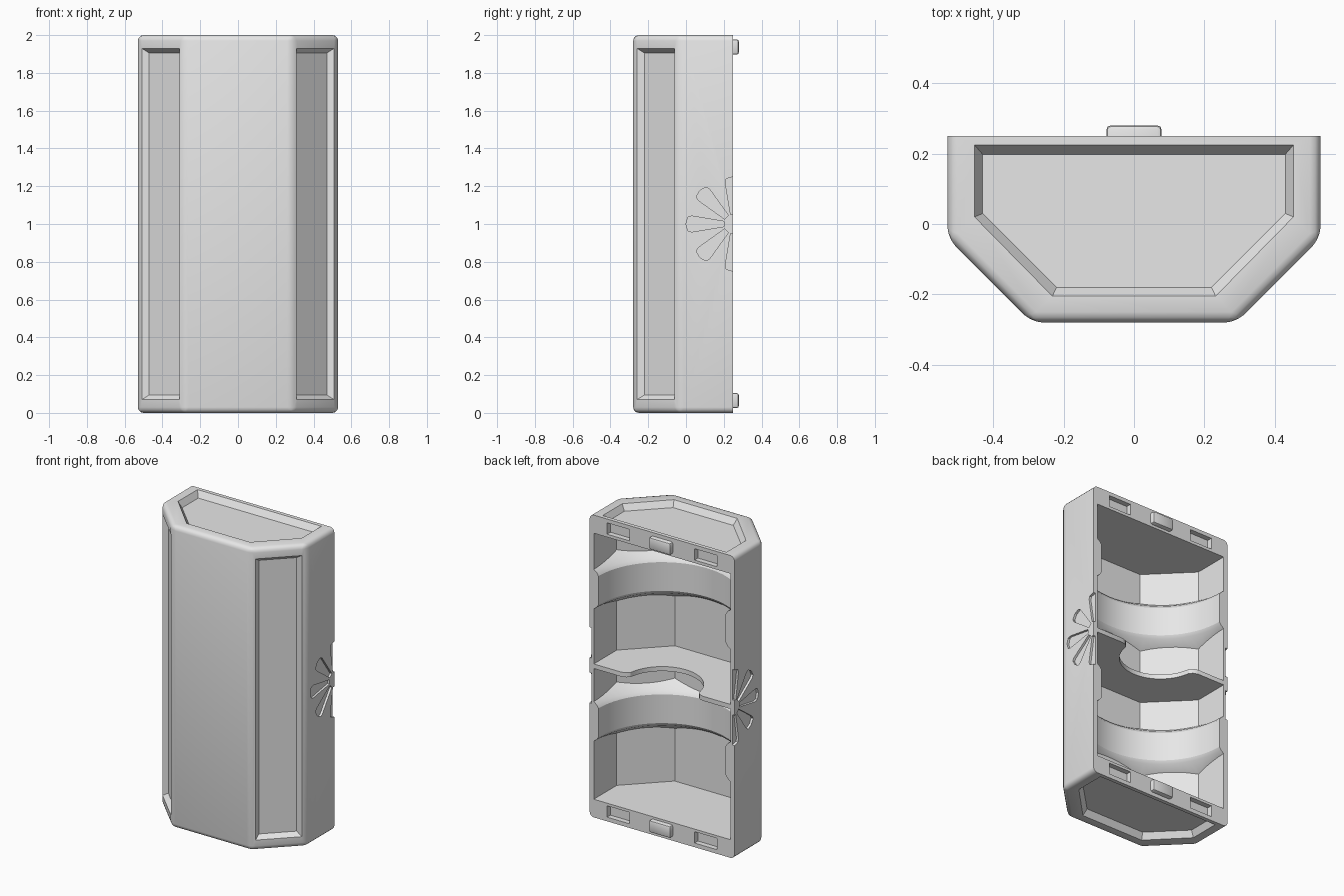
import bpy, bmesh, math
from mathutils import Vector

cube = bpy.data.objects.get("Cube")
if cube:
    bpy.data.objects.remove(cube, do_unlink=True)

grey = bpy.data.materials.new("light_grey")
grey.use_nodes = True
grey.diffuse_color = (0.8, 0.8, 0.8, 1)
grey.node_tree.nodes["Principled BSDF"].inputs["Base Color"].default_value = (0.8, 0.8, 0.8, 1)


def half_octagon(side, back, bend, front_x, front):
    half = [(side, back), (side, bend), (front_x, front)]
    return half + [(-x, y) for x, y in reversed(half)]


def level(points, z):
    return [Vector((x, y, z)) for x, y in points]


def loft(name, loops, bevel=0, keep=lambda e: True, segments=3):
    """Skin equal-length loops into a closed solid, with optional rounded edges."""
    bm = bmesh.new()
    rows = [[bm.verts.new(p) for p in loop] for loop in loops]
    n = len(rows[0])
    for a, b in zip(rows, rows[1:]):
        for i in range(n):
            j = (i + 1) % n
            bm.faces.new((a[i], a[j], b[j], b[i]))
    bm.faces.new(rows[0][::-1])
    bm.faces.new(rows[-1])
    bmesh.ops.recalc_face_normals(bm, faces=bm.faces)
    if bevel:
        bmesh.ops.bevel(bm, geom=[e for e in bm.edges if keep(e)], offset=bevel,
                        segments=segments, profile=0.5, affect='EDGES')
    mesh = bpy.data.meshes.new(name)
    bm.to_mesh(mesh)
    bm.free()
    mesh.materials.append(grey)
    ob = bpy.data.objects.new(name, mesh)
    bpy.context.collection.objects.link(ob)
    return ob


def box(name, centre, size, **kw):
    c, (sx, sy, sz) = Vector(centre), [s / 2 for s in size]
    ring = [(-sx, -sy), (sx, -sy), (sx, sy), (-sx, sy)]
    return loft(name, [[c + p for p in level(ring, z)] for z in (-sz, sz)], **kw)


def cut(target, cutter):
    cutter.hide_render = True
    mod = target.modifiers.new("cut", 'BOOLEAN')
    mod.operation, mod.solver, mod.object = 'DIFFERENCE', 'EXACT', cutter
    bpy.context.view_layer.objects.active = target
    bpy.ops.object.modifier_apply(modifier=mod.name)
    bpy.data.objects.remove(cutter, do_unlink=True)


def smooth(ob):
    bpy.ops.object.select_all(action='DESELECT')
    ob.select_set(True)
    bpy.context.view_layer.objects.active = ob
    bpy.ops.object.shade_smooth_by_angle(angle=math.radians(30))


BACK = 0.25
outer = half_octagon(0.53, BACK, -0.04, 0.29, -0.28)

# Case shell: rounded everywhere except around the open back
shell = loft("case_shell", [level(outer, 0), level(outer, 2)], bevel=0.03,
             keep=lambda e: any(v.co.y < BACK - 0.01 for v in e.verts))

# Hollow interior
inside = half_octagon(0.5, BACK + 0.05, 0.01, 0.25, -0.24)
cut(shell, loft("cavity", [level(inside, 0.12), level(inside, 1.88)]))

# Sunken end panels
floor = half_octagon(0.43, 0.198, 0.03, 0.22, -0.18)
rim = half_octagon(0.453, 0.224, 0.02, 0.232, -0.205)
for end, out in ((2, 1), (0, -1)):
    cut(shell, loft("end_recess", [level(floor, end - 0.04 * out), level(rim, end),
                                   level(rim, end + 0.05 * out)]))

# Sunken panels on the slanted corners
for s in (-1, 1):
    normal, along = Vector((s, -1, 0)).normalized(), Vector((s, 1, 0)).normalized()
    centre = Vector((s * 0.41, -0.16, 1))
    loops = []
    for depth, w, h in ((-0.03, 0.115, 0.905), (0, 0.141, 0.93), (0.05, 0.141, 0.93)):
        loops.append([centre + normal * depth + along * w * a + Vector((0, 0, h * b))
                      for a, b in ((-1, -1), (1, -1), (1, 1), (-1, 1))])
    cut(shell, loft("corner_recess", loops))

# Sunburst grooves on both sides
wedge = [(0.05, -0.014), (0.22, -0.042), (0.24, -0.036), (0.25, 0),
         (0.24, 0.036), (0.22, 0.042), (0.05, 0.014)]
for s in (-1, 1):
    for k in range(-2, 3):
        a = k * math.pi / 4
        ray = [(BACK - r * math.cos(a) + t * math.sin(a), 1 + r * math.sin(a) + t * math.cos(a))
               for r, t in wedge]
        cut(shell, loft("groove", [[Vector((s * x, y, z)) for y, z in ray] for x in (0.515, 0.6)]))

# Latch slots and tabs on the back rim
for z in (0.065, 1.937):
    for x in (-0.32, 0.32):
        cut(shell, box("slot", (x, BACK, z), (0.165, 0.07, 0.075)))
    tab = box("latch_tab", (0, BACK + 0.005, z), (0.157, 0.05, 0.08), bevel=0.012, segments=2,
              keep=lambda e: any(v.co.y > BACK for v in e.verts))
    smooth(tab)
smooth(shell)

# Cradle rings: filled bands with a round, flared opening
embed = half_octagon(0.503, BACK, 0.009, 0.251, -0.243)
for name, mid in (("lower_cradle", 0.635), ("upper_cradle", 1.51)):
    cradle = loft(name, [level(embed, mid - 0.18), level(embed, mid + 0.18)])
    flare = []
    for dz, r in ((-0.2, 0.6), (-0.18, 0.57), (-0.115, 0.478), (-0.095, 0.466),
                  (0.095, 0.466), (0.115, 0.478), (0.18, 0.57), (0.2, 0.6)):
        flare.append([Vector((r * math.cos(t), BACK + r * math.sin(t), mid + dz))
                      for t in (math.tau * i / 64 for i in range(64))])
    cut(cradle, loft("round_opening", flare))
    smooth(cradle)

# Middle shelf with a round notch
arc = [math.radians(-168 + 156 * i / 24) for i in range(25)]
notch = [(-0.3, BACK), (-0.268, 0.24), (-0.25, 0.222)]
notch += [(0.25 * math.cos(t), BACK + 0.25 * math.sin(t)) for t in arc]
notch += [(-x, y) for x, y in reversed(notch[:3])]
shelf_outline = embed + notch
shelf = loft("middle_shelf", [level(shelf_outline, 0.985), level(shelf_outline, 1.015)])
smooth(shelf)
